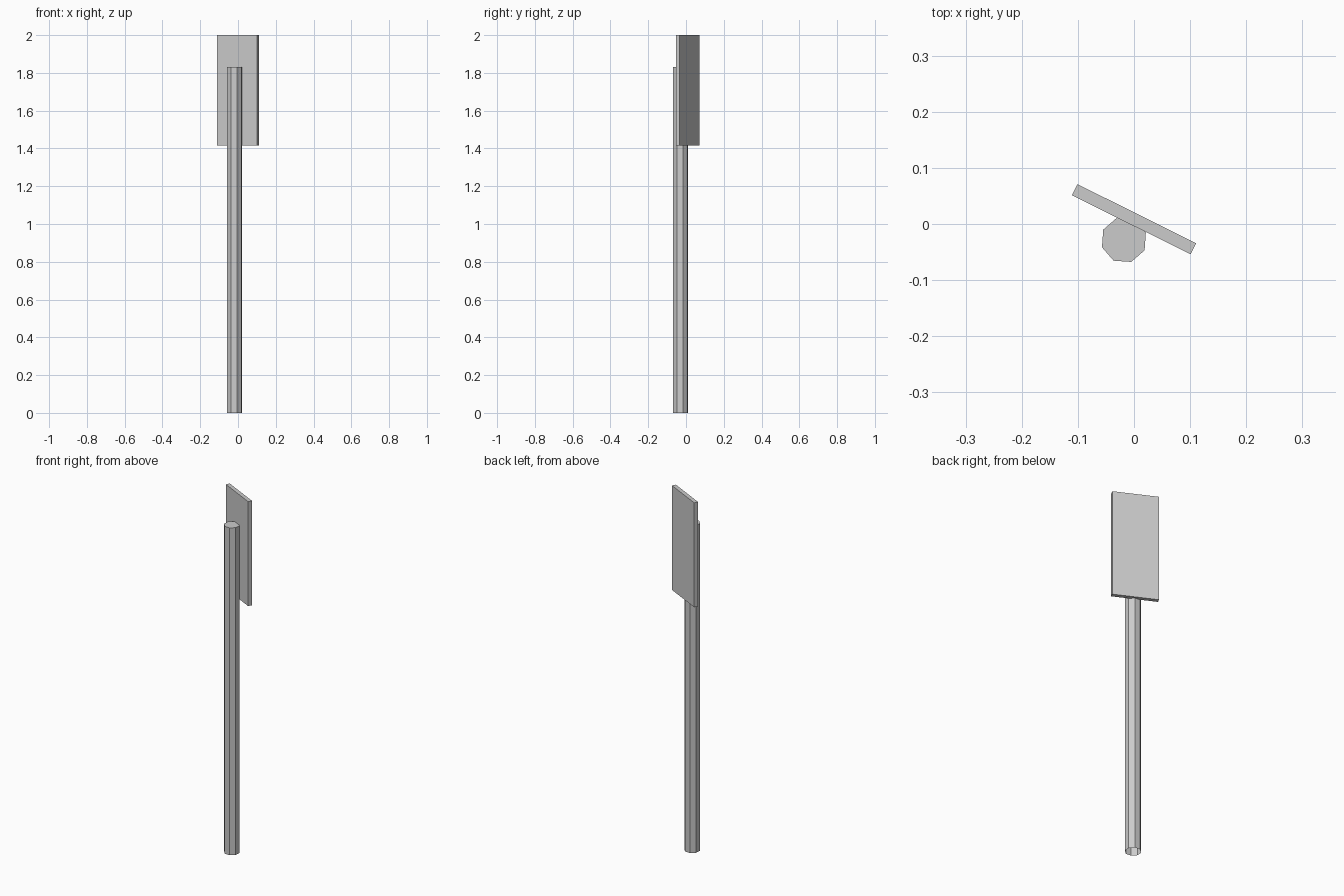
import bpy, bmesh
from math import radians
from mathutils import Matrix

if "Cube" in bpy.data.objects:
    bpy.data.objects.remove(bpy.data.objects["Cube"])

TURN = radians(-26.5)  # the whole sign is turned about z


def add_object(name, bm):
    mesh = bpy.data.meshes.new(name)
    bm.to_mesh(mesh)
    bm.free()
    obj = bpy.data.objects.new(name, mesh)
    bpy.context.collection.objects.link(obj)
    obj.rotation_euler.z = TURN
    return obj


# Post: eight-sided tube, capped on top, open at the ground
height = 1.83
bm = bmesh.new()
bmesh.ops.create_cone(bm, cap_ends=True, segments=8, radius1=0.0412,
                      radius2=0.0412, depth=height)
bottom = [f for f in bm.faces if f.normal.z < -0.9]
bmesh.ops.delete(bm, geom=bottom, context='FACES_ONLY')
post = add_object("post", bm)
post.location = (-0.018, -0.0285, height / 2)

# Sign plate: thin upright board behind the post
bm = bmesh.new()
bmesh.ops.create_cube(bm, size=1, matrix=Matrix.Diagonal((0.236, 0.022, 0.584, 1)))
plate = add_object("sign_plate", bm)
plate.location = (0, 0.0085, 2 - 0.292)
